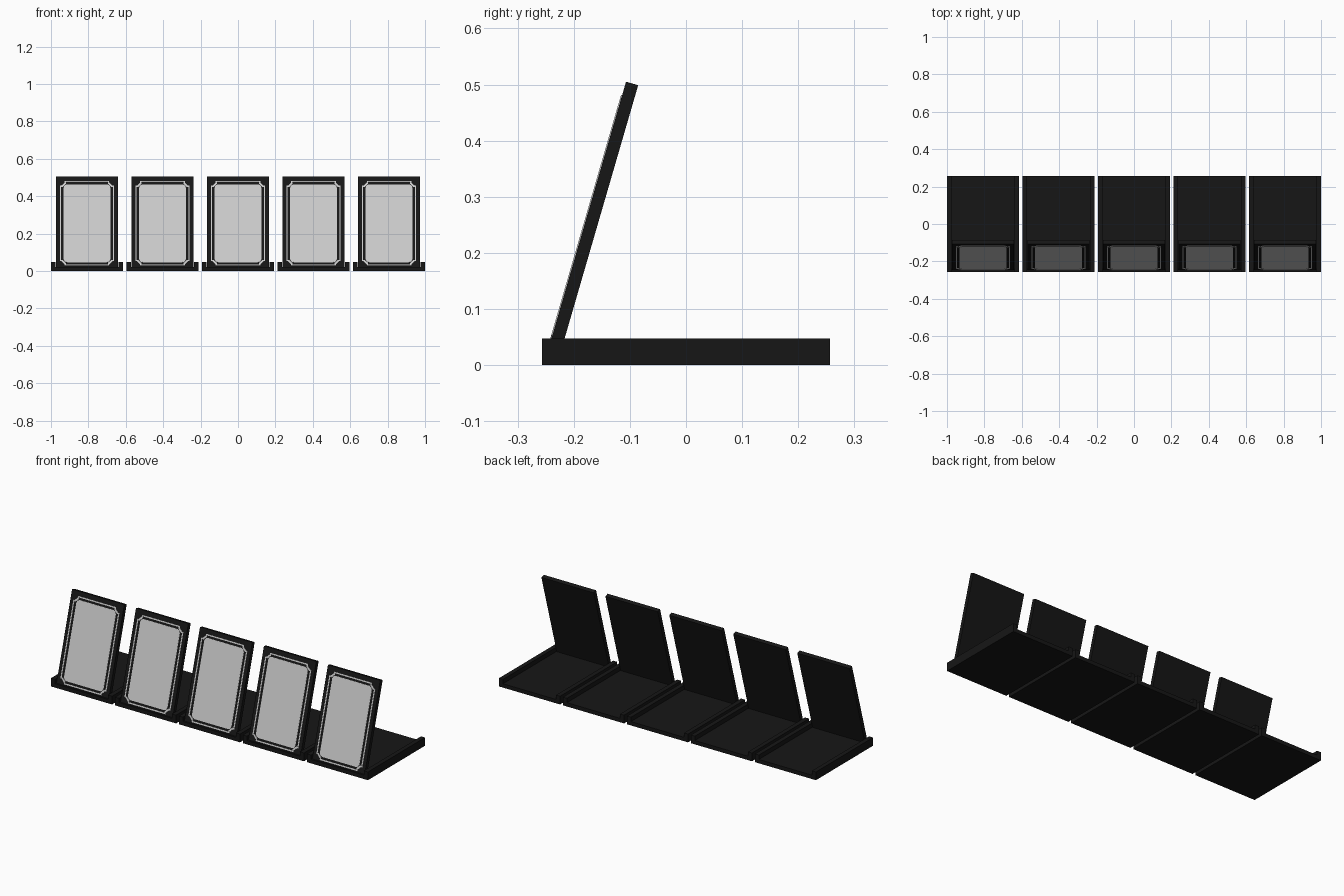
import bpy, bmesh, math
from mathutils import Matrix, Vector

if "Cube" in bpy.data.objects:
    bpy.data.objects.remove(bpy.data.objects["Cube"])

def mat(name, v):
    m = bpy.data.materials.new(name)
    m.diffuse_color = (v, v, v, 1)
    m.use_nodes = True
    m.node_tree.nodes["Principled BSDF"].inputs["Base Color"].default_value = m.diffuse_color
    return m

BLACK = mat("black", 0.008)
WHITE = mat("white", 0.9)
TILT = math.radians(16.2)
PITCH, PANEL_Y = 0.4037, -0.2536

def finish(bm, name, material=None):
    bmesh.ops.recalc_face_normals(bm, faces=bm.faces)
    me = bpy.data.meshes.new(name)
    bm.to_mesh(me)
    bm.free()
    ob = bpy.data.objects.new(name, me)
    bpy.context.collection.objects.link(ob)
    if material:
        me.materials.append(material)
    return ob

def extrude_face(bm, faces, vec):
    r = bmesh.ops.extrude_face_region(bm, geom=faces)
    vs = [g for g in r["geom"] if isinstance(g, bmesh.types.BMVert)]
    bmesh.ops.translate(bm, verts=vs, vec=vec)

def mirrored(corner):
    """Turn one corner's points (+x, +y) into a closed four-corner outline."""
    rev = corner[::-1]
    return (corner + [(-x, y) for x, y in rev]
            + [(-x, -y) for x, y in corner] + [(x, -y) for x, y in rev])

def place(ob, x):
    # local x = width, y = up the slope, z = out of the front
    ob.matrix_world = (Matrix.Translation((x, PANEL_Y, 0))
                       @ Matrix.Rotation(math.pi / 2 - TILT, 4, 'X'))

def plate(name, outline, z0, z1, x, material=None, cy=0.265):
    bm = bmesh.new()
    f = bm.faces.new([bm.verts.new((px, py + cy, z0)) for px, py in outline])
    extrude_face(bm, [f], (0, 0, z1 - z0))
    place(finish(bm, name, material), x)

def line_frame(name, a, b, t, x):
    # thin border line with stepped, cut corners
    c, s = 0.026, 0.008
    corner = [(a, b - c), (a - s, b - c), (a - c, b - s), (a - c, b)]
    outer = mirrored(corner)
    inner = mirrored([(px - t, py - t) for px, py in corner])
    bm = bmesh.new()
    vo = [bm.verts.new((px, py + 0.265, 0)) for px, py in outer]
    vi = [bm.verts.new((px, py + 0.265, 0)) for px, py in inner]
    n = len(vo)
    fs = [bm.faces.new((vo[i], vo[(i + 1) % n], vi[(i + 1) % n], vi[i])) for i in range(n)]
    extrude_face(bm, fs, (0, 0, 0.002))
    place(finish(bm, name, WHITE), x)

def tray(name, x):
    # U-shaped section: thin floor with a rail on each side
    w, r, h, f, d = 0.1925, 0.025, 0.047, 0.022, 0.257
    prof = [(-w, 0), (w, 0), (w, h), (w - r, h), (w - r, f), (r - w, f), (r - w, h), (-w, h)]
    bm = bmesh.new()
    face = bm.faces.new([bm.verts.new((px, -d, pz)) for px, pz in prof])
    extrude_face(bm, [face], (0, 2 * d, 0))
    finish(bm, name, BLACK).location.x = x

for i in range(5):
    x = (i - 2) * PITCH
    tray(f"tray_{i+1}", x)
    # leaning panel
    plate(f"panel_{i+1}", mirrored([(0.165, 0.2595)]), -0.0225, 0, x, BLACK, 0.2665)
    line_frame(f"border_line_{i+1}", 0.145, 0.236, 0.007, x)
    # grey window with cut corners
    a, b, c = 0.125, 0.217, 0.018
    plate(f"window_{i+1}", mirrored([(a, b - c), (a - c * 0.3, b - c * 0.3), (a - c, b)]),
          0, 0.0015, x)
